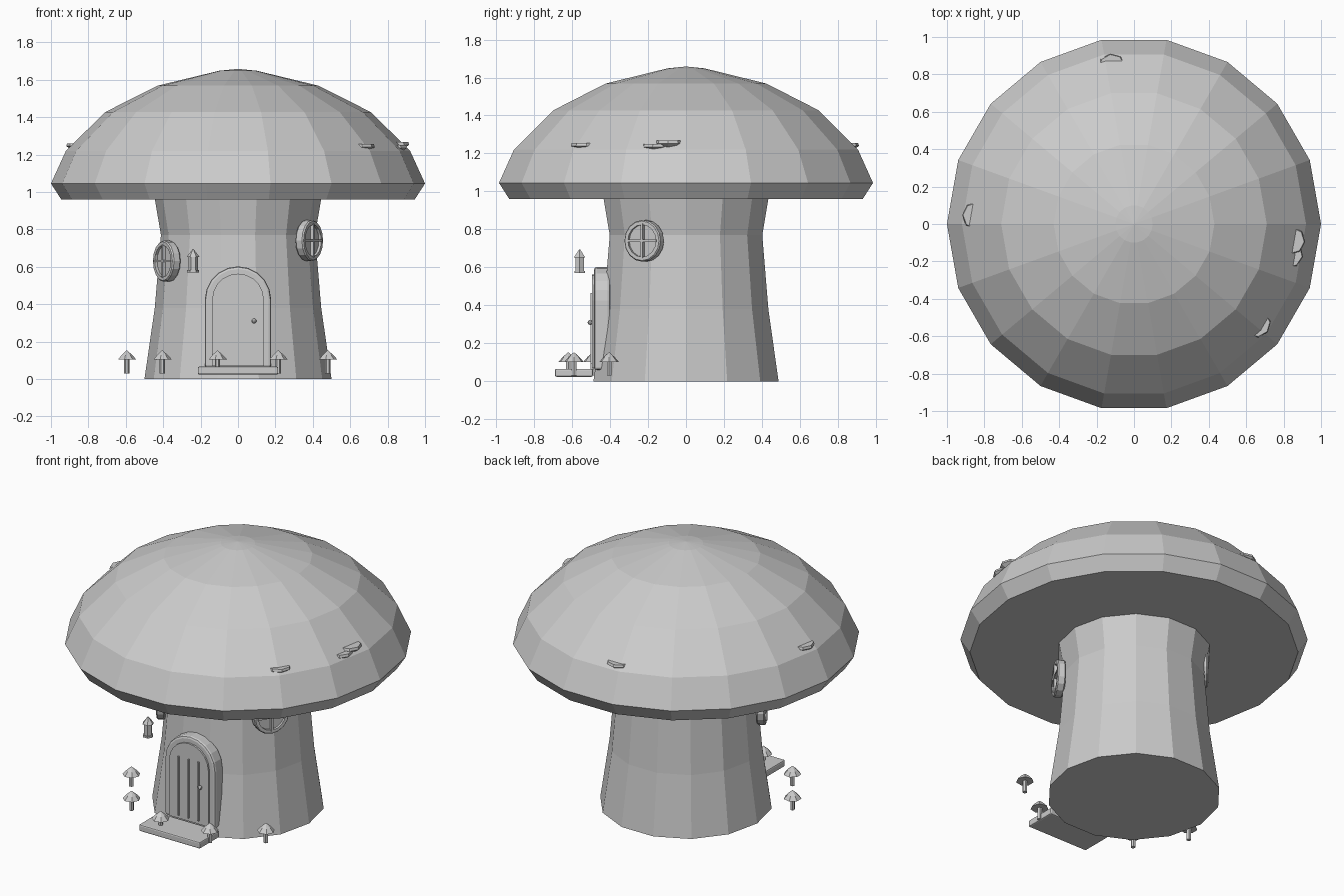
import bpy, bmesh
from math import pi, sin, cos, radians
from mathutils import Matrix, Vector

if "Cube" in bpy.data.objects:
    bpy.data.objects.remove(bpy.data.objects["Cube"])


def finish(name, bm, matrix=None, bevel=0):
    bmesh.ops.recalc_face_normals(bm, faces=bm.faces[:])
    me = bpy.data.meshes.new(name)
    bm.to_mesh(me)
    bm.free()
    ob = bpy.data.objects.new(name, me)
    bpy.context.collection.objects.link(ob)
    if matrix is not None:
        ob.matrix_world = matrix
    if bevel:
        mod = ob.modifiers.new("bevel", 'BEVEL')
        mod.width = bevel
        mod.segments = 2
    return ob


def lathe(name, profile, sides, matrix=None, closed=False):
    """Revolve (radius, z) points around z; cap the ends or close the loop."""
    bm = bmesh.new()
    rings = [[bm.verts.new((r * cos(2 * pi * i / sides), r * sin(2 * pi * i / sides), z))
              for i in range(sides)] for r, z in profile]
    pairs = list(zip(rings, rings[1:]))
    if closed:
        pairs.append((rings[-1], rings[0]))
    else:
        bm.faces.new(rings[0])
        bm.faces.new(rings[-1])
    for a, b in pairs:
        for i in range(sides):
            j = (i + 1) % sides
            bm.faces.new((a[i], a[j], b[j], b[i]))
    bmesh.ops.remove_doubles(bm, verts=bm.verts[:], dist=1e-5)
    return finish(name, bm, matrix)


def box(name, size, center, matrix=None, bevel=0):
    bm = bmesh.new()
    m = Matrix.Translation(center) @ Matrix.Diagonal((*size, 1))
    bmesh.ops.create_cube(bm, size=1, matrix=m)
    return finish(name, bm, matrix, bevel)


def arch(name, half, bottom, spring, y0, y1, bevel=0):
    """Round-topped slab extruded along y."""
    pts = [(-half, bottom), (half, bottom)]
    pts += [(half * cos(pi * i / 10), spring + half * sin(pi * i / 10)) for i in range(11)]
    bm = bmesh.new()
    face = bm.faces.new([bm.verts.new((x, y0, z)) for x, z in pts])
    ext = bmesh.ops.extrude_face_region(bm, geom=[face])
    verts = [g for g in ext["geom"] if isinstance(g, bmesh.types.BMVert)]
    bmesh.ops.translate(bm, verts=verts, vec=(0, y1 - y0, 0))
    return finish(name, bm, None, bevel)


# Trunk and cap
lathe("trunk", [(0.5, 0), (0.445, 0.38), (0.412, 0.77), (0.448, 0.98)], 14)
lathe("cap", [(0.945, 0.96), (1.0, 1.045), (0.92, 1.22), (0.71, 1.427),
              (0.43, 1.568), (0.1, 1.648), (0.001, 1.658)], 18)

# Door, frame, plank strips, knob and doorstep
arch("door_frame", 0.177, 0.06, 0.425, -0.40, -0.484, 0.014)
arch("door", 0.138, 0.07, 0.425, -0.41, -0.495)
for x in (-0.07, 0, 0.07):
    box("door_strip", (0.01, 0.02, 0.375), (x, -0.492, 0.278))
bm = bmesh.new()
bmesh.ops.create_uvsphere(bm, u_segments=8, v_segments=6, radius=0.013,
                          matrix=Matrix.Translation((0.086, -0.505, 0.31)))
finish("door_knob", bm)
box("doorstep", (0.43, 0.20, 0.042), (0, -0.59, 0.045), bevel=0.008)

# Round windows: local z points outward from the trunk
for deg, r, z in ((210, 0.44, 0.63), (330, 0.44, 0.74), (140, 0.40, 0.85)):
    m = (Matrix.Rotation(radians(deg), 4, 'Z') @ Matrix.Translation((r, 0, z))
         @ Matrix.Rotation(pi / 2, 4, 'Y'))
    lathe("window_frame", [(0.085, -0.025), (0.104, -0.025), (0.11, -0.018), (0.11, 0.018),
                           (0.104, 0.025), (0.085, 0.025)], 16, m, closed=True)
    lathe("window_glass", [(0.09, -0.02), (0.09, 0.01)], 16, m)
    box("window_bar_upright", (0.18, 0.012, 0.02), (0, 0, 0.02), m)
    box("window_bar_cross", (0.012, 0.18, 0.02), (0, 0, 0.02), m)

# Lantern hanging beside the door
lathe("lantern", [(0.032, 0.57), (0.032, 0.582), (0.025, 0.582), (0.025, 0.652),
                  (0.035, 0.652), (0.002, 0.695)], 6, Matrix.Translation((-0.24, -0.56, 0)))

# Small mushrooms around the entrance
for x, y in ((-0.595, -0.22), (-0.405, -0.49), (-0.11, -0.62), (0.215, -0.59), (0.48, -0.405)):
    m = Matrix.Translation((x, y, 0))
    lathe("small_mushroom_stem", [(0.014, 0.03), (0.014, 0.115)], 6, m)
    lathe("small_mushroom_cap", [(0.052, 0.103), (0.03, 0.128), (0.002, 0.152)], 7, m)

# Spots mostly sunk into the cap
for deg, z in ((-39, 1.24), (-11, 1.235), (-6, 1.252), (98, 1.24), (177, 1.245)):
    m = Matrix.Rotation(radians(deg), 4, 'Z') @ Matrix.Translation((0.845, 0, z))
    lathe("cap_spot", [(0.05, -0.018), (0.075, 0.0), (0.07, 0.015)], 8, m)
